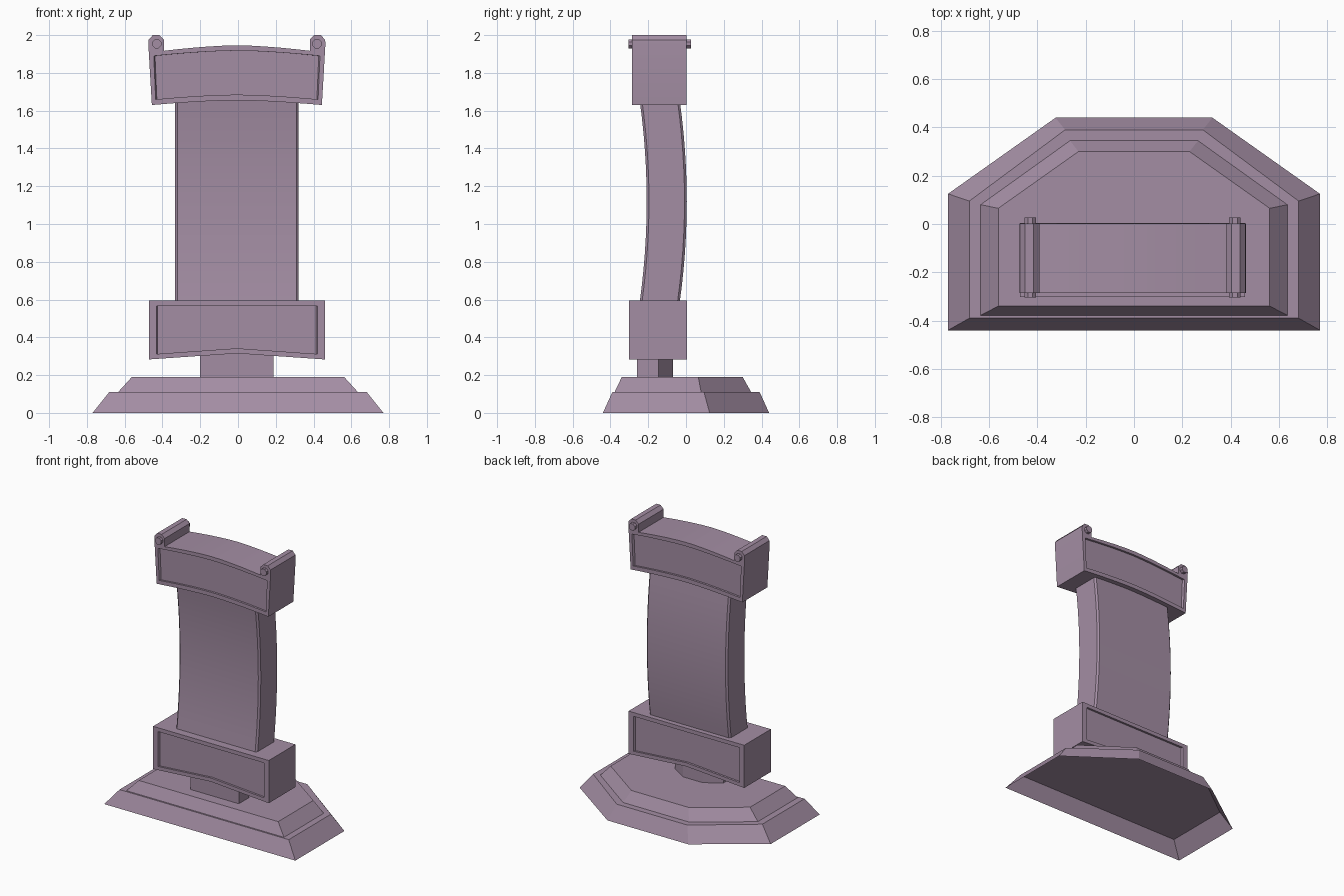
import bpy, bmesh, math

if "Cube" in bpy.data.objects:
    bpy.data.objects.remove(bpy.data.objects["Cube"])

CX = -0.006  # the upright is a hair left of centre
stone = bpy.data.materials.new("dusty_mauve_stone")
stone.diffuse_color = (0.37, 0.27, 0.37, 1)
stone.use_nodes = True
stone.node_tree.nodes["Principled BSDF"].inputs["Base Color"].default_value = stone.diffuse_color


def loft(name, rings, cap_start=True, cap_end=True):
    """Skin a list of equal-length rings of 3D points."""
    bm = bmesh.new()
    rows = [[bm.verts.new(p) for p in r] for r in rings]
    n = len(rows[0])
    for a, b in zip(rows, rows[1:]):
        for i in range(n):
            j = (i + 1) % n
            bm.faces.new((a[i], a[j], b[j], b[i]))
    if cap_start:
        bm.faces.new(rows[0][::-1])
    if cap_end:
        bm.faces.new(rows[-1])
    bmesh.ops.recalc_face_normals(bm, faces=bm.faces)
    me = bpy.data.meshes.new(name)
    bm.to_mesh(me)
    bm.free()
    me.materials.append(stone)
    ob = bpy.data.objects.new(name, me)
    bpy.context.collection.objects.link(ob)
    return ob


def select(ob):
    bpy.ops.object.select_all(action='DESELECT')
    ob.select_set(True)
    bpy.context.view_layer.objects.active = ob


def prism(name, profile, y0, y1):
    """Extrude an xz profile along y."""
    return loft(name, [[(x + CX, y, z) for x, z in profile] for y in (y0, y1)])


def mirrored(right_half):
    """Close a right-hand half profile with its mirror image."""
    return right_half + [(-x, z) for x, z in reversed(right_half) if abs(x) > 1e-6]


def footprint(xs, front, side, xb, back, z):
    """Straight front, chamfered back."""
    return [(x, y, z) for x, y in mirrored([(xs, front), (xs, side), (xb, back)])]


def recess(ob, profile, yf, yb, depth=0.015):
    """Sink the same panel into the front and back faces."""
    for y, s in ((yf, 1), (yb, -1)):
        rings = [[(x * k + CX, yy, z) for x, z in profile]
                 for yy, k in ((y - s * 0.05, 1), (y, 1), (y + s * depth, 0.985))]
        cutter = loft("panel_cutter", rings)
        cutter.hide_render = True
        mod = ob.modifiers.new("panel", 'BOOLEAN')
        mod.operation, mod.object, mod.solver = 'DIFFERENCE', cutter, 'EXACT'
        select(ob)
        bpy.ops.object.modifier_apply(modifier=mod.name)
        bpy.data.objects.remove(cutter)


def arc(x0, z_end, z_mid, n=5):
    """Points of a shallow curve from x0 to the centre."""
    return [(x0 * (1 - i / n), z_mid + (z_end - z_mid) * (1 - i / n) ** 1.6)
            for i in range(n + 1)]


# Two-tier base, hollow underneath
loft("base_lower_tier", [footprint(0.77, -0.44, 0.125, 0.325, 0.44, 0),
                         footprint(0.682, -0.39, 0.095, 0.285, 0.39, 0.11)],
     cap_start=False)
loft("base_upper_tier", [footprint(0.635, -0.378, 0.08, 0.265, 0.345, 0.11),
                         footprint(0.562, -0.34, 0.065, 0.23, 0.30, 0.19)],
     cap_start=False)

# Short stem
stem = loft("stem", [footprint(0.195, -0.26, -0.145, 0.08, -0.07, z) for z in (0.19, 0.33)])
stem.location.x = CX

# Lower block with gabled underside
block = prism("lower_block", mirrored([(0, 0.315), (0.466, 0.283), (0.466, 0.594)]),
              -0.303, 0.004)
recess(block, mirrored([(0, 0.342), (0.426, 0.312), (0.426, 0.566)]), -0.303, 0.004)

# Bowed shaft with chamfered long edges
rings = []
for i in range(13):
    t = i / 12
    z = 0.58 + 1.08 * t
    off = 0.038 * (1 - (2 * t - 1) ** 2)
    f, b, w, c = -0.246 + off, -0.034 + off, 0.327, 0.012
    rings.append([(x + CX, y, z) for x, y in (
        (-w + c, f), (w - c, f), (w, f + c), (w, b - c),
        (w - c, b), (-w + c, b), (-w, b - c), (-w, f + c))])
loft("shaft", rings)

# Head block: arched top, raised octagonal rolls at the corners
low = arc(0.45, 1.63, 1.655)[::-1]
roll = [(0.469, 1.955), (0.467, 1.975), (0.445, 2.0), (0.41, 2.0), (0.386, 1.976)]
top = arc(0.386, 1.917, 1.946)
head = prism("head_block", mirrored(low + roll + top), -0.285, 0.003)
recess(head, mirrored(arc(0.43, 1.66, 1.685)[::-1] + arc(0.44, 1.89, 1.918)), -0.285, 0.003)

# Pins through the rolls
for side in (-1, 1):
    prism("roll_pin", [(side * 0.424 + 0.026 * math.cos(a), 1.954 + 0.026 * math.sin(a))
                       for a in [math.pi / 8 + k * math.pi / 4 for k in range(8)]],
          -0.305, 0.027)

for ob in list(bpy.data.objects):
    select(ob)
    bpy.ops.object.shade_smooth_by_angle(angle=math.radians(20))
